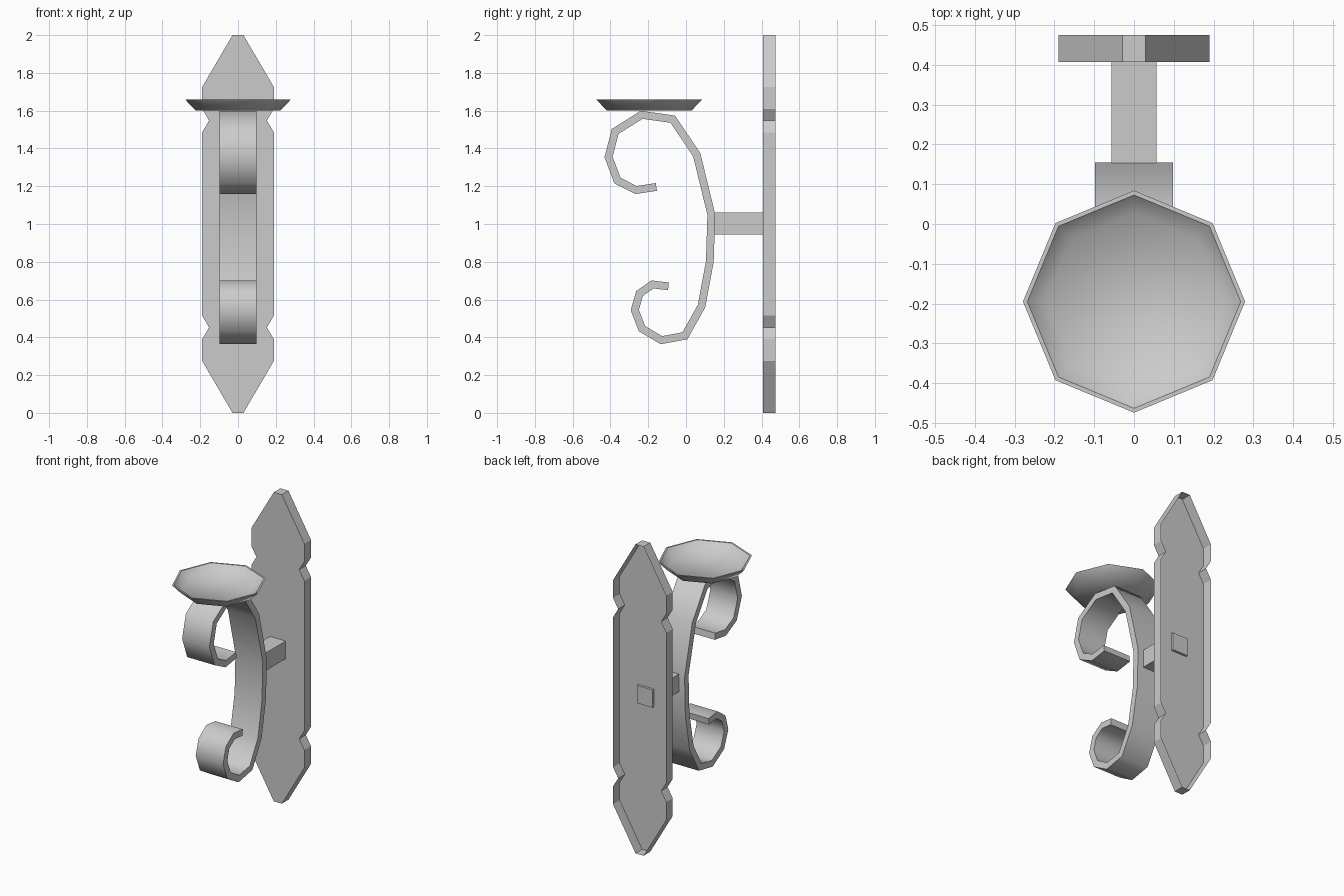
import bpy, bmesh, math
from mathutils import Vector

if "Cube" in bpy.data.objects:
    bpy.data.objects.remove(bpy.data.objects["Cube"], do_unlink=True)

metal = bpy.data.materials.new("grey_metal")
metal.use_nodes = True
metal.diffuse_color = (0.6, 0.6, 0.6, 1)
metal.node_tree.nodes["Principled BSDF"].inputs["Base Color"].default_value = (0.6, 0.6, 0.6, 1)


def finish(name, bm, smooth=None):
    bmesh.ops.recalc_face_normals(bm, faces=bm.faces)
    mesh = bpy.data.meshes.new(name)
    bm.to_mesh(mesh)
    bm.free()
    mesh.materials.append(metal)
    obj = bpy.data.objects.new(name, mesh)
    bpy.context.collection.objects.link(obj)
    bpy.ops.object.select_all(action='DESELECT')
    obj.select_set(True)
    bpy.context.view_layer.objects.active = obj
    if smooth:
        bpy.ops.object.shade_smooth_by_angle(angle=math.radians(smooth))
    return obj


def prism(name, outline, y0, y1, closed_back=True):
    """Outline of (x, z) points with a front face at y0 and walls back to y1."""
    bm = bmesh.new()
    front = [bm.verts.new((x, y0, z)) for x, z in outline]
    back = [bm.verts.new((x, y1, z)) for x, z in outline]
    bm.faces.new(front)
    if closed_back:
        bm.faces.new(back[::-1])
    for i in range(len(outline)):
        bm.faces.new((front[i - 1], back[i - 1], back[i], front[i]))
    return finish(name, bm)


# Wall plate, hollow from behind: quarter outline mirrored in x and about mid height
quarter = [(0.19, 1.485), (0.153, 1.548), (0.19, 1.61), (0.19, 1.725), (0.029, 2.0)]
right = [(x, 2 - z) for x, z in reversed(quarter)] + quarter
outline = right + [(-x, z) for x, z in reversed(right)]
prism("wall_plate", outline, 0.407, 0.475, closed_back=False)

# Arm joining plate and scroll, its end poking through the plate's front face
prism("arm", [(-0.056, 0.945), (0.056, 0.945), (0.056, 1.06), (-0.056, 1.06)], 0.14, 0.422)

# Scroll: centre line (y, z) widened to a strip with mitred corners
path = [(-0.157, 1.196), (-0.265, 1.18), (-0.363, 1.23), (-0.41, 1.355), (-0.375, 1.49),
        (-0.235, 1.578), (-0.07, 1.555), (0.057, 1.366), (0.134, 1.05), (0.126, 0.80),
        (0.082, 0.565), (-0.006, 0.408), (-0.13, 0.385), (-0.233, 0.446), (-0.271, 0.544),
        (-0.246, 0.632), (-0.178, 0.68), (-0.093, 0.67)]
path = [Vector(p) for p in path]
half_thick, half_width = 0.0205, 0.098
bm = bmesh.new()
rings = []
for i, p in enumerate(path):
    a = (p - path[max(i - 1, 0)]).normalized()
    b = (path[min(i + 1, len(path) - 1)] - p).normalized()
    t = (a + b).normalized()
    seg = b if b.length else a
    offset = Vector((-t.y, t.x)) * half_thick / t.dot(seg)
    ring = []
    for x, s in ((-1, -1), (1, -1), (1, 1), (-1, 1)):
        q = p + offset * s
        ring.append(bm.verts.new((x * half_width, q.x, q.y)))
    rings.append(ring)
for r, s in zip(rings, rings[1:]):
    for k in range(4):
        n = (k + 1) % 4
        bm.faces.new((r[k], r[n], s[n], s[k]))
bm.faces.new(rings[0])
bm.faces.new(rings[-1])
finish("scroll", bm, 60)

# Candle dish: eight-sided thin shallow bowl
profile = [(0.226, 1.602), (0.279, 1.658), (0.268, 1.658), (0.222, 1.612)]
bm = bmesh.new()
sides = 8
loops = []
for r, z in profile:
    angles = [2 * math.pi * k / sides for k in range(sides)]
    loops.append([bm.verts.new((r * math.cos(a), -0.195 + r * math.sin(a), z)) for a in angles])
for lo, hi in zip(loops, loops[1:]):
    for k in range(sides):
        n = (k + 1) % sides
        bm.faces.new((lo[k], lo[n], hi[n], hi[k]))
bm.faces.new(loops[0])
bm.faces.new(loops[-1])
for e in bm.edges:
    if all(v.co.z > 1.65 for v in e.verts):
        e.smooth = False
dish = finish("candle_dish", bm)
for f in dish.data.polygons:
    f.use_smooth = True
